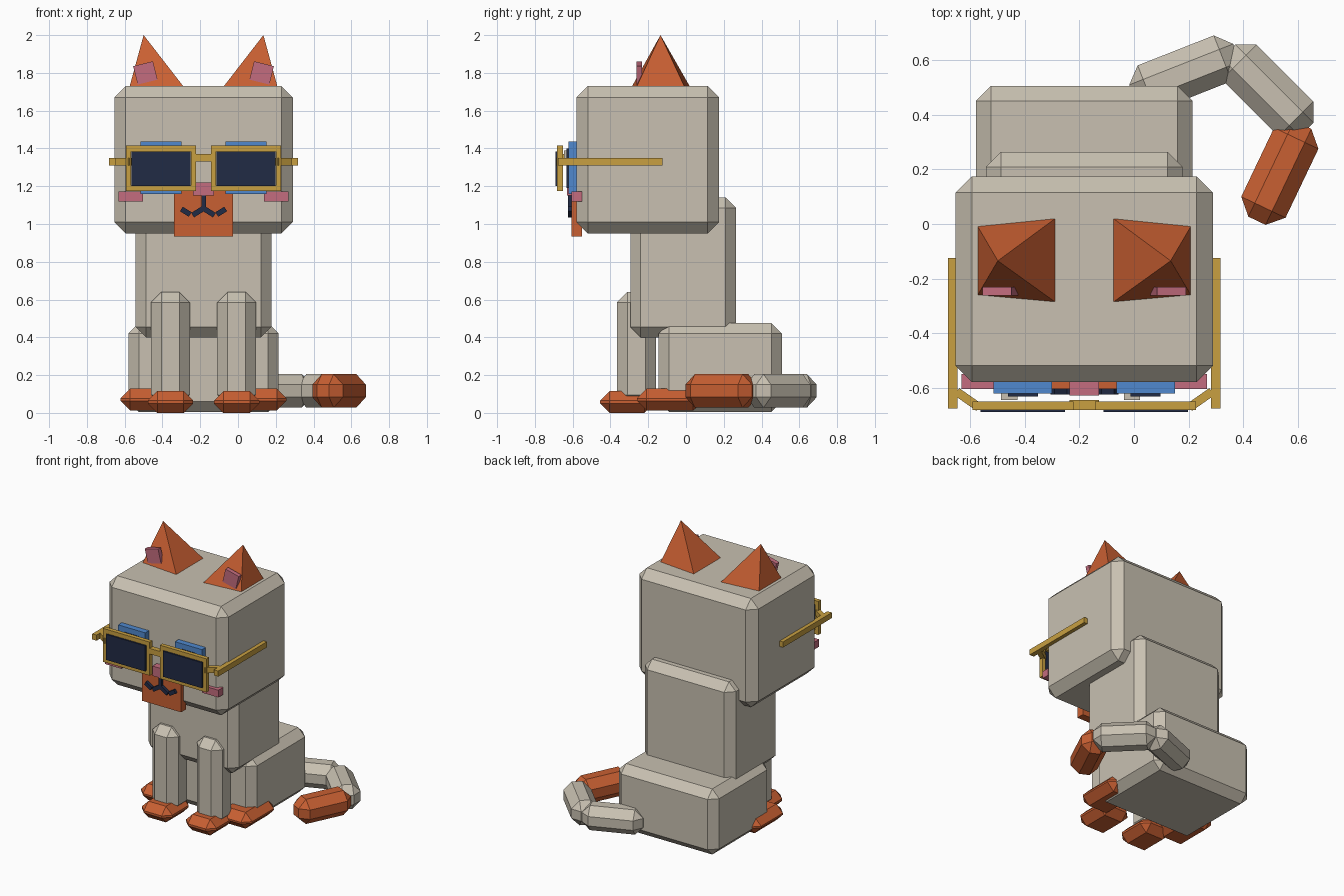
import bpy, bmesh, math
from mathutils import Matrix, Vector

if "Cube" in bpy.data.objects:
    bpy.data.objects.remove(bpy.data.objects["Cube"])

AX = -0.1825  # the cat's own symmetry plane (tail makes the model lopsided)


def mat(name, r, g, b):
    m = bpy.data.materials.new(name)
    m.diffuse_color = (r, g, b, 1)
    m.use_nodes = True
    m.node_tree.nodes["Principled BSDF"].inputs["Base Color"].default_value = m.diffuse_color
    return m


BEIGE = mat("beige fur", 0.58, 0.53, 0.44)
ORANGE = mat("orange fur", 0.58, 0.115, 0.032)
PINK = mat("pink", 0.55, 0.15, 0.21)
BLUE = mat("blue", 0.08, 0.25, 0.62)
GOLD = mat("gold", 0.58, 0.35, 0.053)
NAVY = mat("navy", 0.015, 0.024, 0.06)


def finish(name, bm, m):
    bmesh.ops.recalc_face_normals(bm, faces=bm.faces)
    me = bpy.data.meshes.new(name)
    bm.to_mesh(me)
    bm.free()
    me.materials.append(m)
    ob = bpy.data.objects.new(name, me)
    bpy.context.collection.objects.link(ob)
    return ob


def box(name, m, x, y, z, bevel=0.0, rot=0.0, axis='Z'):
    """Box from (min, max) ranges, chamfered, then turned about its centre."""
    lo, hi = Vector((x[0], y[0], z[0])), Vector((x[1], y[1], z[1]))
    bm = bmesh.new()
    bmesh.ops.create_cube(bm, size=1, matrix=Matrix.Diagonal((*(hi - lo), 1)))
    if bevel:
        bmesh.ops.bevel(bm, geom=bm.edges[:], offset=bevel, segments=1,
                        profile=0.5, affect='EDGES')
    bm.transform(Matrix.Translation((lo + hi) / 2) @ Matrix.Rotation(math.radians(rot), 4, axis))
    return finish(name, bm, m)


def pair(name, m, off, w, y, z, bevel=0.0, rot=0.0, axis='Z'):
    """Mirrored boxes at +-off from the cat's symmetry plane, w wide."""
    for s, side in ((-1, "left"), (1, "right")):
        c = AX + s * off
        box(f"{side}_{name}", m, (c - w / 2, c + w / 2), y, z, bevel, s * rot, axis)


# Body
box("head", BEIGE, (AX - 0.4725, AX + 0.4725), (-0.58, 0.175), (0.95, 1.73), 0.06)
box("torso", BEIGE, (AX - 0.36, AX + 0.36), (-0.295, 0.265), (0.40, 1.14), 0.055)
box("hips", BEIGE, (AX - 0.3975, AX + 0.3975), (-0.145, 0.507), (0.005, 0.475), 0.055)
pair("front_leg", BEIGE, 0.175, 0.205, (-0.365, -0.16), (0.04, 0.64), 0.055)
pair("front_paw", ORANGE, 0.175, 0.24, (-0.455, -0.17), (0.0, 0.115), 0.05)
pair("back_paw", ORANGE, 0.315, 0.25, (-0.26, 0.09), (0.012, 0.128), 0.052)

# Tail: three chamfered bars curling forward
for name, m, cx, cy, length, ang in (
        ("tail_base", BEIGE, 0.186, 0.553, 0.41, 21.5),
        ("tail_middle", BEIGE, 0.49, 0.49, 0.405, -45),
        ("tail_tip", ORANGE, 0.535, 0.188, 0.39, 64.5)):
    box(name, m, (cx - length / 2, cx + length / 2), (cy - 0.09, cy + 0.09),
        (0.028, 0.205), 0.055, ang)

# Ears: leaning pyramids with a pink inner plate
for s, side in ((-1, "left"), (1, "right")):
    bm = bmesh.new()
    base = [bm.verts.new((AX + s * dx, y, 1.725)) for dx, y in
            ((0.392, -0.007), (0.104, 0.022), (0.104, -0.288), (0.392, -0.262))]
    tip = bm.verts.new((AX + s * 0.317, -0.135, 2.0))
    bm.faces.new(base)
    for i in range(4):
        bm.faces.new((base[i], base[(i + 1) % 4], tip))
    finish(f"{side}_ear", bm, ORANGE)
pair("inner_ear", PINK, 0.308, 0.108, (-0.263, -0.232), (1.75, 1.85), 0, 14, 'Y')

# Face
box("muzzle", ORANGE, (AX - 0.155, AX + 0.155), (-0.605, -0.55), (0.935, 1.18))
box("nose", PINK, (AX - 0.055, AX + 0.055), (-0.63, -0.57), (1.15, 1.22))
pair("cheek", PINK, 0.385, 0.13, (-0.605, -0.55), (1.12, 1.172))
pair("eye", BLUE, 0.225, 0.215, (-0.622, -0.565), (1.16, 1.438))
pair("pupil", NAVY, 0.225, 0.11, (-0.632, -0.61), (1.19, 1.40))
for s, side in ((-1, "left"), (1, "right")):
    c = AX + s * 0.225 - 0.05
    box(f"{side}_eye_glint", BEIGE, (c - 0.03, c + 0.03), (-0.645, -0.61), (1.33, 1.39))

# Mouth strokes
box("mouth_stem", NAVY, (AX - 0.012, AX + 0.012), (-0.625, -0.6), (1.075, 1.155))
pair("mouth_inner", NAVY, 0.03, 0.065, (-0.625, -0.6), (1.05, 1.078), 0, 32, 'Y')
pair("mouth_outer", NAVY, 0.094, 0.055, (-0.625, -0.6), (1.051, 1.079), 0, -32, 'Y')

# Glasses
FY = (-0.682, -0.652)
pair("rim_top", GOLD, 0.225, 0.37, FY, (1.385, 1.415))
pair("rim_bottom", GOLD, 0.225, 0.37, FY, (1.175, 1.203))
pair("rim_outer", GOLD, 0.397, 0.026, FY, (1.203, 1.385))
pair("rim_inner", GOLD, 0.053, 0.026, FY, (1.203, 1.385))
pair("lens", NAVY, 0.225, 0.31, (-0.69, -0.67), (1.2, 1.383))
box("glasses_bridge", GOLD, (AX - 0.055, AX + 0.055), (-0.682, -0.645), (1.33, 1.37))
pair("glasses_hinge", GOLD, 0.427, 0.10, (-0.66, -0.628), (1.31, 1.35), 0, 35)
pair("glasses_temple", GOLD, 0.482, 0.035, (-0.677, -0.125), (1.31, 1.35))
